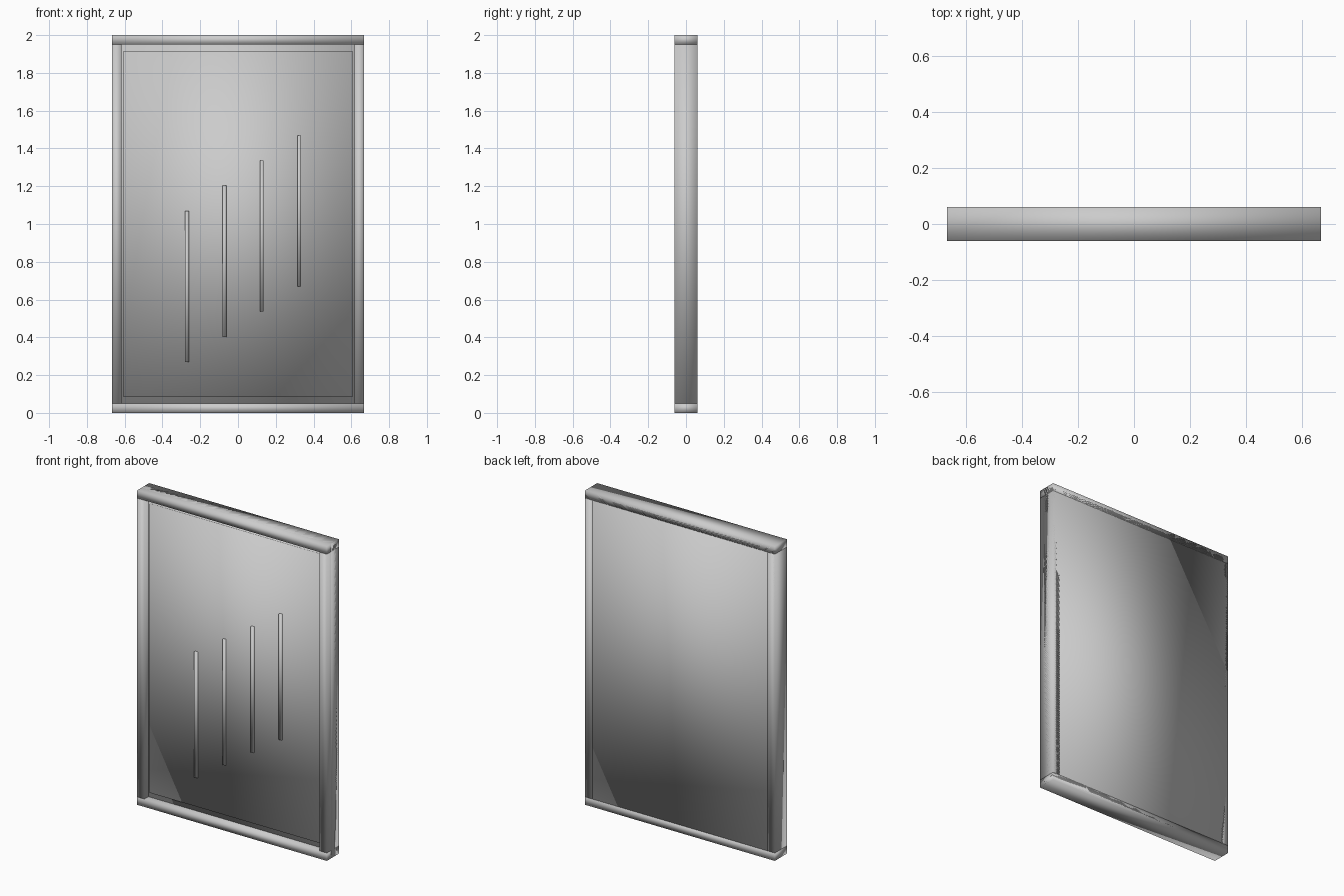
import bpy

if "Cube" in bpy.data.objects:
    bpy.data.objects.remove(bpy.data.objects["Cube"])


def box(name, x0, x1, y0, y1, z0, z1):
    """Smooth-shaded box given by its extents."""
    bpy.ops.mesh.primitive_cube_add(
        size=1, location=((x0 + x1) / 2, (y0 + y1) / 2, (z0 + z1) / 2))
    ob = bpy.context.object
    ob.name = name
    ob.scale = (x1 - x0, y1 - y0, z1 - z0)
    bpy.ops.object.transform_apply(location=False, rotation=False, scale=True)
    bpy.ops.object.shade_smooth()
    return ob


W, D, H, RAIL = 0.667, 0.06, 2.0, 0.05

# outer frame: top and bottom rails span the width, stiles fit between
box("bottom_rail", -W, W, -D, D, 0, RAIL)
box("top_rail", -W, W, -D, D, H - RAIL, H)
box("left_stile", -W, -W + RAIL, -D, D, RAIL, H - RAIL)
box("right_stile", W - RAIL, W, -D, D, RAIL, H - RAIL)

# backing board, flush with the back of the frame
box("back_board", -W, W, -0.02, D, 0, H)

# slightly raised front panel, leaving a shallow margin at the frame
box("front_panel", -0.605, 0.605, -0.03, -0.01, 0.083, 1.917)

# four thin upright strips, stepping upward to the right
for i in range(4):
    x = -0.27 + 0.198 * i
    z = 0.27 + 0.133 * i
    box(f"strip_{i + 1}", x - 0.01, x + 0.01, -0.04, -0.02, z, z + 0.8)
